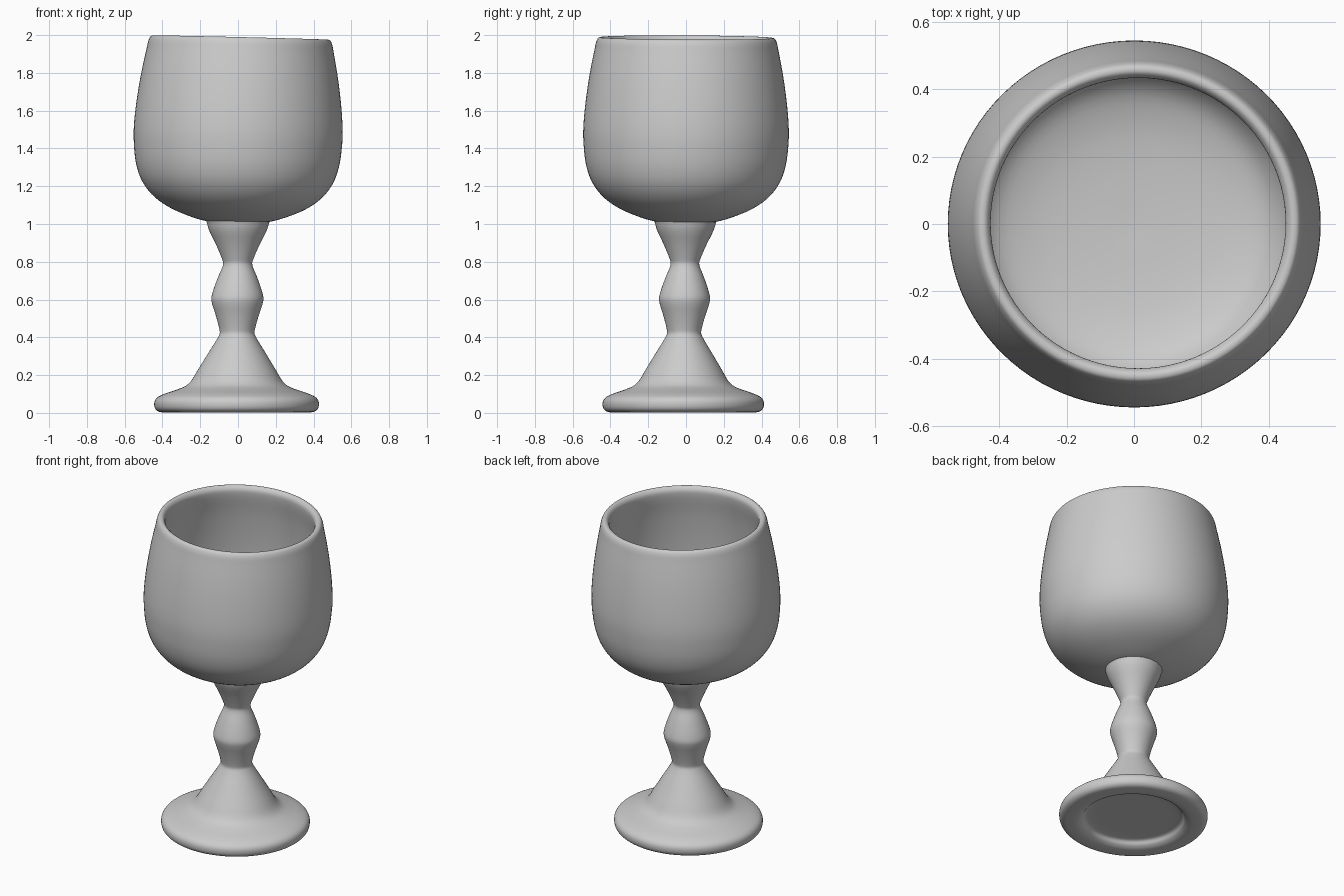
import bpy, bmesh, math
from mathutils import Vector, Matrix

cube = bpy.data.objects.get("Cube")
if cube:
    bpy.data.objects.remove(cube, do_unlink=True)

SEGMENTS = 96

clay = bpy.data.materials.new("plain_grey")
clay.use_nodes = True
grey = (0.6, 0.6, 0.6, 1)
clay.diffuse_color = grey
clay.node_tree.nodes["Principled BSDF"].inputs["Base Color"].default_value = grey


def smooth_profile(points, steps=4):
    """Centripetal Catmull-Rom curve through (radius, height) points."""
    p = [Vector(q) for q in points]
    p = [2 * p[0] - p[1]] + p + [2 * p[-1] - p[-2]]
    out = []
    for a, b, c, d in zip(p, p[1:], p[2:], p[3:]):
        t0 = 0
        t1 = t0 + (b - a).length ** 0.5
        t2 = t1 + (c - b).length ** 0.5
        t3 = t2 + (d - c).length ** 0.5
        for i in range(steps):
            t = t1 + (t2 - t1) * i / steps
            a1 = a.lerp(b, (t - t0) / (t1 - t0))
            a2 = b.lerp(c, (t - t1) / (t2 - t1))
            a3 = c.lerp(d, (t - t2) / (t3 - t2))
            b1 = a1.lerp(a2, (t - t0) / (t2 - t0))
            b2 = a2.lerp(a3, (t - t1) / (t3 - t1))
            out.append(b1.lerp(b2, (t - t1) / (t2 - t1)))
    return out + [p[-2]]


def lathe(name, points, matrix):
    """Spin a smoothed profile around z, then place it."""
    bm = bmesh.new()
    verts = [bm.verts.new((max(q.x, 0), 0, q.y)) for q in smooth_profile(points)]
    edges = [bm.edges.new(pair) for pair in zip(verts, verts[1:])]
    bmesh.ops.spin(bm, geom=verts + edges, axis=(0, 0, 1), cent=(0, 0, 0),
                   angle=math.tau, steps=SEGMENTS)
    bmesh.ops.remove_doubles(bm, verts=bm.verts, dist=0.0005)
    bmesh.ops.recalc_face_normals(bm, faces=bm.faces)
    bmesh.ops.transform(bm, matrix=matrix, verts=bm.verts)
    mesh = bpy.data.meshes.new(name)
    bm.to_mesh(mesh)
    bm.free()
    mesh.materials.append(clay)
    obj = bpy.data.objects.new(name, mesh)
    bpy.context.collection.objects.link(obj)
    bpy.ops.object.select_all(action='DESELECT')
    obj.select_set(True)
    bpy.context.view_layer.objects.active = obj
    bpy.ops.object.shade_smooth_by_angle(angle=math.radians(45))
    return obj


# Bowl: outer wall, rounded rim, inner wall and nearly flat inner floor
bowl = [(0, 1.0), (0.16, 1.012), (0.26, 1.04), (0.37, 1.088), (0.45, 1.147),
        (0.506, 1.222), (0.537, 1.31), (0.551, 1.42), (0.553, 1.5), (0.544, 1.62),
        (0.522, 1.78), (0.495, 1.92), (0.484, 1.968), (0.472, 1.985),
        (0.455, 1.986), (0.441, 1.97), (0.438, 1.945), (0.465, 1.8),
        (0.49, 1.6), (0.497, 1.45), (0.485, 1.32), (0.455, 1.225),
        (0.405, 1.165), (0.32, 1.13), (0.2, 1.11), (0, 1.1)]
# The bowl is slightly oval and leans a little towards the left
pivot = Vector((0, 0, 1.45))
lean = (Matrix.Translation(pivot) @ Matrix.Rotation(math.radians(1.4), 4, 'Y')
        @ Matrix.Rotation(math.radians(-0.3), 4, 'X')
        @ Matrix.Translation(-pivot) @ Matrix.Diagonal((1, 0.984, 1, 1)))
lathe("bowl", bowl, lean)

# Stem and foot: recessed underside, rounded foot edge, cone, knop and flare
stem = [(0, 0.046), (0.15, 0.046), (0.27, 0.043), (0.288, 0.036), (0.302, 0.018),
        (0.33, 0.004), (0.38, 0.002), (0.415, 0.008), (0.432, 0.025),
        (0.435, 0.058), (0.422, 0.08), (0.385, 0.1), (0.32, 0.122),
        (0.272, 0.142), (0.243, 0.168), (0.205, 0.23), (0.15, 0.32),
        (0.1, 0.402), (0.092, 0.422), (0.095, 0.447), (0.115, 0.52),
        (0.133, 0.575), (0.138, 0.604), (0.131, 0.64), (0.103, 0.72),
        (0.08, 0.775), (0.077, 0.795), (0.083, 0.815), (0.115, 0.89),
        (0.152, 0.965), (0.163, 1.0), (0.167, 1.03), (0, 1.04)]
# Shear so the foot sits slightly off the bowl's centre
shear = Matrix.Diagonal((1, 0.98, 1, 1))
shear[0][2], shear[0][3] = 0.008, -0.008
shear[1][2], shear[1][3] = 0.012, -0.015
lathe("stem_and_foot", stem, shear)
